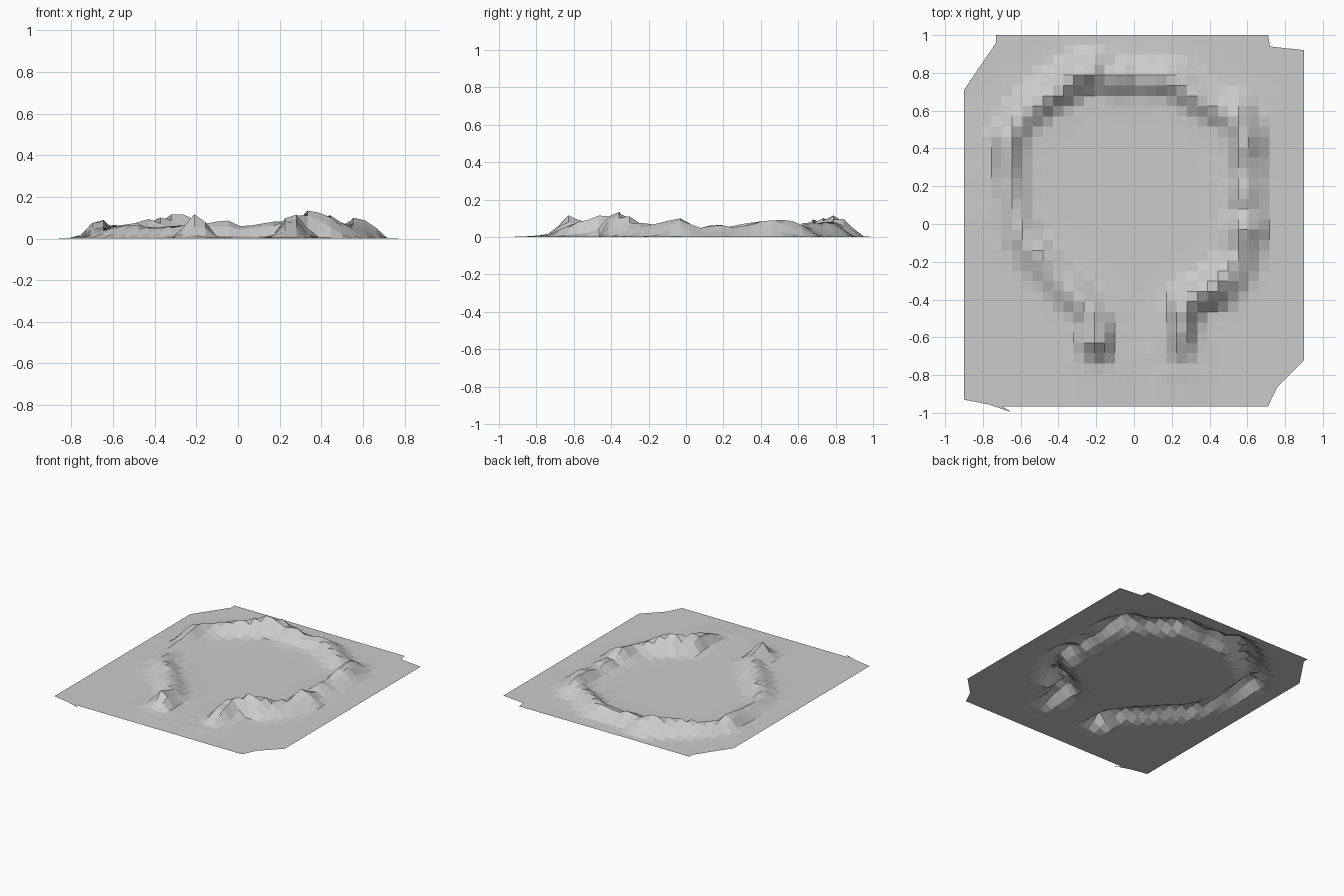
import bpy, bmesh, random
from mathutils import Vector

if "Cube" in bpy.data.objects:
    bpy.data.objects.remove(bpy.data.objects["Cube"])

random.seed(4)
STEP = 0.0545

# Crest of the rocky rim: x, y, height (clockwise from the left side of the opening)
CREST = [(-.17, -.74, .01), (-.20, -.63, .115), (-.21, -.49, .07), (-.31, -.36, .06),
         (-.42, -.25, .06), (-.50, -.16, .065), (-.60, -.05, .055), (-.64, .10, .05),
         (-.66, .25, .06), (-.67, .45, .09), (-.60, .57, .065), (-.45, .68, .085),
         (-.30, .78, .12), (-.21, .81, .11), (-.13, .77, .065), (-.08, .77, .09),
         (.02, .77, .06), (.20, .77, .08), (.30, .70, .075), (.40, .63, .06),
         (.54, .58, .08), (.58, .45, .10), (.58, .25, .055), (.58, .15, .075),
         (.58, .07, .05), (.58, -.02, .11), (.55, -.15, .07), (.50, -.25, .08),
         (.42, -.33, .125), (.33, -.38, .14), (.26, -.45, .115), (.25, -.60, .08),
         (.25, -.74, .01)]

# Ragged outline of the ground sheet
OUTLINE = [(-.9, .71), (-.9, -.93), (-.77, -.955), (-.65, -.995), (-.70, -.965), (.71, -.965),
           (.76, -.86), (.9, -.72), (.9, .92), (.72, .94), (.71, 1), (-.73, 1), (-.73, .96)]


def terrain_height(x, y):
    """Rim height at a point, from its distance to the nearest crest segment."""
    p = Vector((x, y))
    best = None
    for a, b in zip(CREST, CREST[1:]):
        a2, d = Vector(a[:2]), Vector(b[:2]) - Vector(a[:2])
        t = max(0, min(1, (p - a2).dot(d) / d.length_squared))
        dist = (p - a2 - d * t).length
        if best is None or dist < best[0]:
            outside = d.x * (y - a[1]) - d.y * (x - a[0]) > 0
            best = (dist, a[2] + (b[2] - a[2]) * t, outside)
    dist, crest, outside = best
    width = .135 if outside else .105
    if y < -.42 or (outside and x < -.6):
        width = .10
    slope = max(0, 1 - max(0, dist - .018) / (width - .018))
    apron = .012 * max(0, 1 - dist / .22)
    rough = random.uniform(.88, 1.08)
    return max(crest * slope * rough, apron * random.uniform(.5, 1))


def make_terrain():
    bm = bmesh.new()
    bm.faces.new([bm.verts.new((x, y, 0)) for x, y in OUTLINE])

    # Slice the sheet into square tiles
    def cut(co, no):
        bmesh.ops.bisect_plane(bm, geom=bm.verts[:] + bm.edges[:] + bm.faces[:],
                               plane_co=co, plane_no=no, dist=1e-5)
    for i in range(-15, 17):
        cut((.008 + i * STEP, 0, 0), (1, 0, 0))
    for i in range(-15, 19):
        cut((0, -.03 + i * STEP, 0), (0, 1, 0))

    # Raise the rim
    for v in bm.verts:
        v.co.z = terrain_height(v.co.x, v.co.y)
    bmesh.ops.recalc_face_normals(bm, faces=bm.faces[:])
    if sum(f.normal.z for f in bm.faces) < 0:
        bmesh.ops.reverse_faces(bm, faces=bm.faces[:])
    mesh = bpy.data.meshes.new("crater_ground")
    bm.to_mesh(mesh)
    bm.free()
    obj = bpy.data.objects.new("crater_ground", mesh)
    bpy.context.collection.objects.link(obj)


make_terrain()
